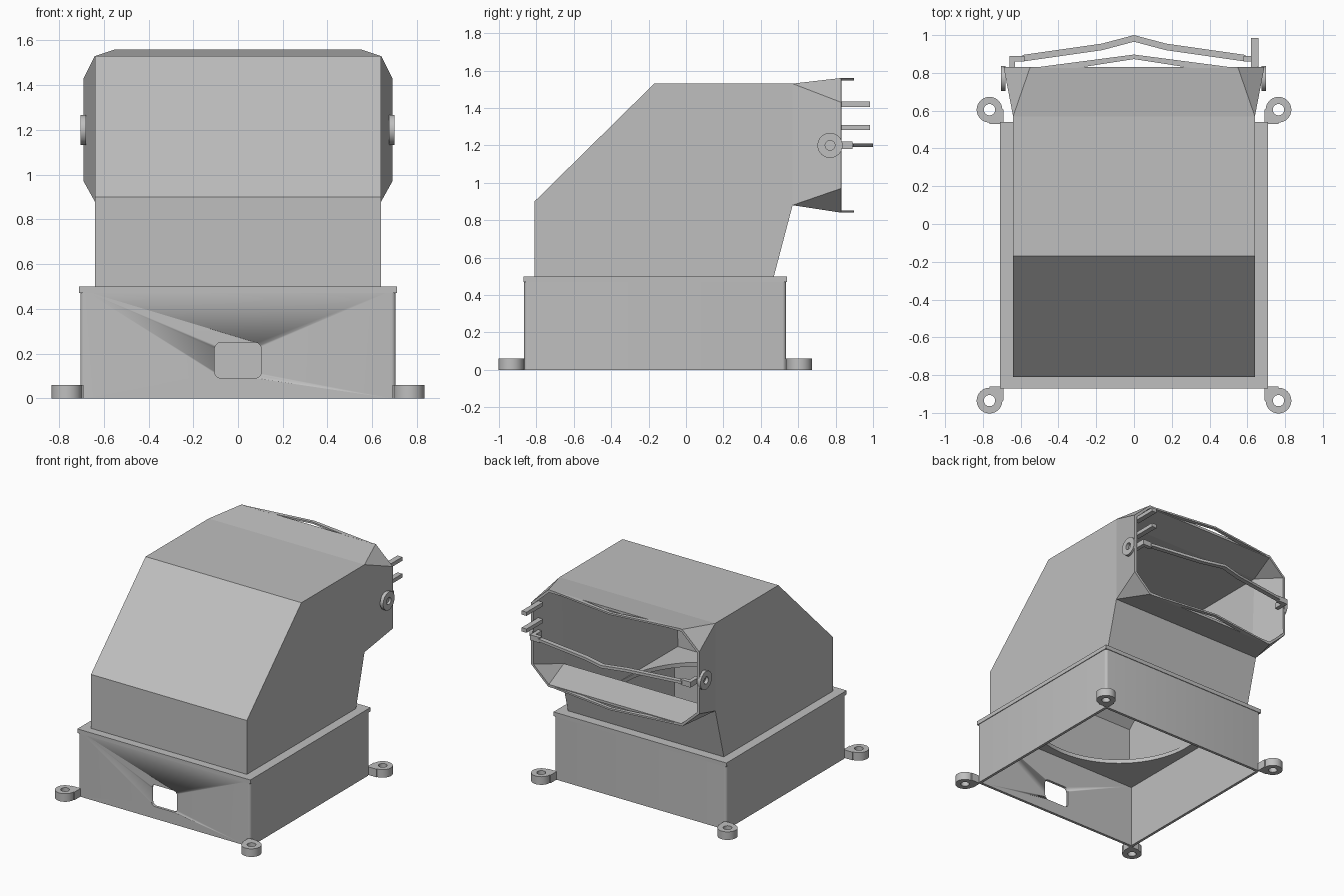
import bpy, bmesh, math
from mathutils import Matrix

if "Cube" in bpy.data.objects:
    bpy.data.objects.remove(bpy.data.objects["Cube"], do_unlink=True)

grey = bpy.data.materials.new("plain grey")
grey.use_nodes = True
grey.diffuse_color = (0.52, 0.52, 0.52, 1)
grey.node_tree.nodes["Principled BSDF"].inputs["Base Color"].default_value = (0.52, 0.52, 0.52, 1)


def add_object(name, mesh):
    obj = bpy.data.objects.new(name, mesh)
    bpy.context.collection.objects.link(obj)
    mesh.materials.clear()
    mesh.materials.append(grey)
    return obj


def activate(obj):
    bpy.ops.object.select_all(action='DESELECT')
    obj.select_set(True)
    bpy.context.view_layer.objects.active = obj


def plate(name, loops, low, high, matrix=None):
    """Flat outline with optional holes, extruded from low to high."""
    curve = bpy.data.curves.new(name, 'CURVE')
    curve.dimensions = '2D'
    curve.fill_mode = 'BOTH'
    curve.extrude = (high - low) / 2
    for loop in loops:
        spline = curve.splines.new('POLY')
        spline.points.add(len(loop) - 1)
        for point, (x, y) in zip(spline.points, loop):
            point.co = (x, y, 0, 1)
        spline.use_cyclic_u = True
    temp = bpy.data.objects.new(name, curve)
    bpy.context.collection.objects.link(temp)
    graph = bpy.context.evaluated_depsgraph_get()
    mesh = bpy.data.meshes.new_from_object(temp.evaluated_get(graph))
    bpy.data.objects.remove(temp, do_unlink=True)
    bpy.data.curves.remove(curve)
    bm = bmesh.new()
    bm.from_mesh(mesh)
    bmesh.ops.remove_doubles(bm, verts=bm.verts, dist=1e-5)
    bmesh.ops.translate(bm, verts=bm.verts, vec=(0, 0, (low + high) / 2))
    if matrix:
        bm.transform(matrix)
    bmesh.ops.recalc_face_normals(bm, faces=bm.faces)
    bm.to_mesh(mesh)
    bm.free()
    obj = add_object(name, mesh)
    activate(obj)
    bpy.ops.object.shade_smooth_by_angle(angle=math.radians(30))
    return obj


def arc(cx, cy, r, start, end, steps):
    angles = [math.radians(start + (end - start) * i / steps) for i in range(steps + 1)]
    return [(cx + r * math.cos(a), cy + r * math.sin(a)) for a in angles]


def circle(cx, cy, r, steps=48):
    return arc(cx, cy, r, 0, 360, steps)[:-1]


def rounded(x0, x1, y0, y1, r):
    corners = [(x1 - r, y1 - r), (x0 + r, y1 - r), (x0 + r, y0 + r), (x1 - r, y0 + r)]
    return [p for i, (x, y) in enumerate(corners) for p in arc(x, y, r, 90 * i, 90 * i + 90, 5)]


def rect(x0, x1, y0, y1):
    return [(x0, y0), (x1, y0), (x1, y1), (x0, y1)]


MID = -0.165  # centre of the base along y

# Base walls with a rounded window through the front
base = plate("base_walls", [rounded(-.705, .705, -.865, .535, .02),
                            rect(-.685, .685, -.845, .515)], 0, .48)
cutter = plate("window_cutter", [rounded(-.105, .105, .09, .25, .03)], .8, .9,
               Matrix.Rotation(math.pi / 2, 4, 'X'))
cutter.hide_render = True
cut = base.modifiers.new("window", 'BOOLEAN')
cut.object = cutter
cut.operation = 'DIFFERENCE'
cut.solver = 'EXACT'
activate(base)
bpy.ops.object.modifier_apply(modifier=cut.name)
bpy.data.objects.remove(cutter, do_unlink=True)

# Top plate of the base with the round air hole
plate("base_top", [rect(-.71, .71, -.87, .54), circle(0, MID, .62, 72)], .47, .5)

# Corner mounting lugs
for sx, side in ((-1, "right"), (1, "left")):
    for sy, end in ((-1, "front"), (1, "back")):
        cx, cy = sx * .765, MID + sy * .77
        outline = arc(0, 0, .068, -90, 180, 30) + [(-.075, 0), (-.075, -.075), (0, -.075)]
        plate(f"{end}_{side}_lug",
              [[(cx + sx * x, cy + sy * y) for x, y in outline], circle(cx, cy, .03, 28)], 0, .06)

# Hood: side profile as (y, z), then a flare to an eight-sided mouth
profile = [(.47, .5), (.57, .88), (.57, 1.53), (-.17, 1.53), (-.81, .9), (-.81, .5)]
mouth = [(.69, .97), (.69, 1.43), (.55, 1.56), (-.55, 1.56),
         (-.69, 1.43), (-.69, .97), (-.55, .84), (.55, .84)]
bm = bmesh.new()
left = [bm.verts.new((.64, y, z)) for y, z in profile]
right = [bm.verts.new((-.64, y, z)) for y, z in profile]
rim = [bm.verts.new((x, .83, z)) for x, z in mouth]
bm.faces.new(left)
bm.faces.new(right[::-1])
for i in (0, 2, 3, 4):
    bm.faces.new((left[i], right[i], right[i + 1], left[i + 1]))
corners = [left[1], left[2], right[2], right[1]]
for i, corner in enumerate(corners):
    a, b, c = rim[2 * i], rim[2 * i + 1], rim[(2 * i + 2) % 8]
    following = corners[(i + 1) % 4]
    bm.faces.new((corner, following, b, a))
    bm.faces.new((following, c, b))
bmesh.ops.recalc_face_normals(bm, faces=bm.faces)
mesh = bpy.data.meshes.new("hood")
bm.to_mesh(mesh)
bm.free()
hood = add_object("hood", mesh)
shell = hood.modifiers.new("thickness", 'SOLIDIFY')
shell.thickness = .018
shell.offset = -1
shell.use_even_offset = True

# Thin pointed lips above and below the mouth
lip = [(-.55, .825), (-.31, .825), (0, .873), (.31, .825), (.55, .825), (0, .897)]
plate("lower_lip", [lip], .84, .853)
plate("upper_lip", [lip], 1.547, 1.56)

# Bent bar across the mouth, with a hook at each end
half = [(.59, .895), (.17, .955), (0, 1.0)]
upper = half + [(-x, y) for x, y in half[-2::-1]]
plate("cross_bar", [upper + [(x, y - .035) for x, y in upper[::-1]]], 1.19, 1.21)
hook = [(.66, .79), (.66, .89), (.58, .89), (.58, .86), (.63, .86), (.63, .79)]
for sx, side in ((-1, "right"), (1, "left")):
    plate(f"{side}_bar_hook", [[(sx * x, y) for x, y in hook]], 1.18, 1.22)
    # Pivot washer on the side of the hood
    turn = Matrix.Translation((sx * .69, .77, 1.2)) @ Matrix.Rotation(math.pi / 2, 4, 'Y')
    plate(f"{side}_pivot_ring", [circle(0, 0, .067), circle(0, 0, .026, 28)], -.015, .01, turn)

# Two pegs on the left side of the mouth
for name, z in (("lower_peg", 1.295), ("upper_peg", 1.42)):
    plate(name, [rect(.62, .66, .79, .985)], z - .014, z + .014)
